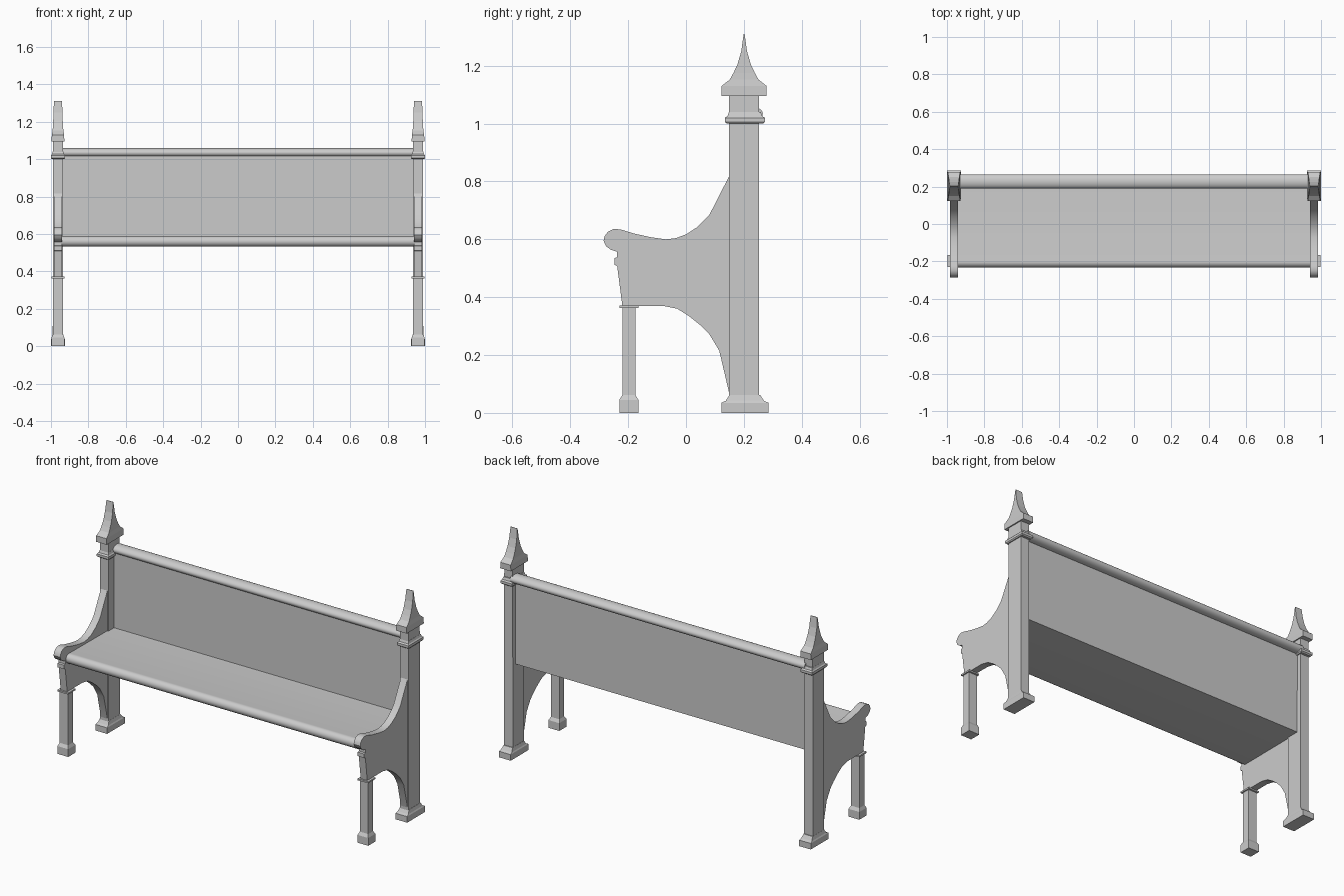
import bpy, bmesh, math

def finish(name, bm, smooth=False):
    bmesh.ops.recalc_face_normals(bm, faces=bm.faces)
    me = bpy.data.meshes.new(name)
    bm.to_mesh(me)
    bm.free()
    ob = bpy.data.objects.new(name, me)
    bpy.context.collection.objects.link(ob)
    if smooth:
        bpy.ops.object.select_all(action='DESELECT')
        ob.select_set(True)
        bpy.context.view_layer.objects.active = ob
        bpy.ops.object.shade_smooth_by_angle(angle=math.radians(35))
    return ob

def extrude_x(name, yz, x0, x1, smooth=False):
    """Solid with a (y, z) outline between two x positions."""
    bm = bmesh.new()
    f = bm.faces.new([bm.verts.new((x0, y, z)) for y, z in yz])
    r = bmesh.ops.extrude_face_region(bm, geom=[f])
    vs = [g for g in r['geom'] if isinstance(g, bmesh.types.BMVert)]
    bmesh.ops.translate(bm, verts=vs, vec=(x1 - x0, 0, 0))
    return finish(name, bm, smooth)

def stack(name, cx, cy, sections):
    """Rectangular sections (z, half x, half y) joined from bottom to top."""
    bm = bmesh.new()
    rings = [[bm.verts.new((cx + sx * hx, cy + sy * hy, z))
              for sx, sy in ((-1, -1), (1, -1), (1, 1), (-1, 1))]
             for z, hx, hy in sections]
    for a, b in zip(rings, rings[1:]):
        for i in range(4):
            j = (i + 1) % 4
            bm.faces.new((a[i], a[j], b[j], b[i]))
    bm.faces.new(rings[0][::-1])
    bm.faces.new(rings[-1])
    return finish(name, bm)

def arc(cy, cz, ry, rz, a0, a1, n):
    return [(cy + ry * math.cos(math.radians(a0 + (a1 - a0) * i / n)),
             cz + rz * math.sin(math.radians(a0 + (a1 - a0) * i / n)))
            for i in range(n + 1)]

# Curved end panel outline with scrolled armrest
PANEL = [(0.15, 0.82), (0.08, 0.683), (0.04, 0.643), (0.0, 0.617), (-0.035, 0.604),
         (-0.07, 0.6), (-0.12, 0.607), (-0.18, 0.62), (-0.225, 0.634),
         (-0.25, 0.636), (-0.27, 0.626), (-0.282, 0.61), (-0.285, 0.595),
         (-0.277, 0.577), (-0.26, 0.564), (-0.238, 0.557), (-0.238, 0.538),
         (-0.248, 0.535), (-0.248, 0.512), (-0.238, 0.508), (-0.22, 0.37),
         (-0.08, 0.37), (-0.03, 0.36), (0.01, 0.335), (0.05, 0.303),
         (0.08, 0.273), (0.115, 0.215), (0.15, 0.065)]

for side, s in (("left", -1), ("right", 1)):
    cx = s * 0.9625
    # Back post with plinth and collar
    stack(f"{side}_back_post", cx, 0.2, [
        (0.05, 0.028, 0.052), (1.1, 0.027, 0.052)])
    stack(f"{side}_post_plinth", cx, 0.2035, [
        (0, 0.0375, 0.0815), (0.035, 0.0375, 0.0815), (0.042, 0.034, 0.066),
        (0.062, 0.029, 0.053)])
    stack(f"{side}_post_collar", cx, 0.2035, [
        (1.0, 0.033, 0.062), (1.006, 0.0375, 0.0695), (1.02, 0.0375, 0.0695),
        (1.026, 0.032, 0.06), (1.04, 0.028, 0.055)])
    # Concave spire cap
    stack(f"{side}_spire_cap", cx, 0.201, [
        (1.095, 0.034, 0.078), (1.13, 0.033, 0.078), (1.152, 0.029, 0.05),
        (1.175, 0.027, 0.037), (1.205, 0.0255, 0.023), (1.25, 0.024, 0.01),
        (1.31, 0.0215, 0.0015)])
    # End panel
    extrude_x(f"{side}_end_panel", PANEL, cx - 0.021, cx + 0.021, True)
    # Front leg with foot and collar
    stack(f"{side}_front_leg", cx, -0.1975, [
        (0, 0.0345, 0.033), (0.045, 0.0345, 0.033), (0.062, 0.027, 0.0225),
        (0.362, 0.027, 0.0225), (0.362, 0.0345, 0.033), (0.371, 0.0345, 0.033)])

# Seat board with rounded front edge
seat = [(0.225, 0.535), (0.225, 0.583)] + \
       arc(-0.203, 0.56, 0.029, 0.028, 75, 270, 14)
extrude_x("seat", seat, -0.945, 0.945, True)

# Back board
extrude_x("back_board", [(0.2, 0.535), (0.225, 0.535), (0.225, 1.03), (0.2, 1.03)],
          -0.94, 0.94)

# Rounded top rail
extrude_x("top_rail", arc(0.2275, 1.034, 0.038, 0.025, 0, 345, 23), -0.945, 0.945, True)
